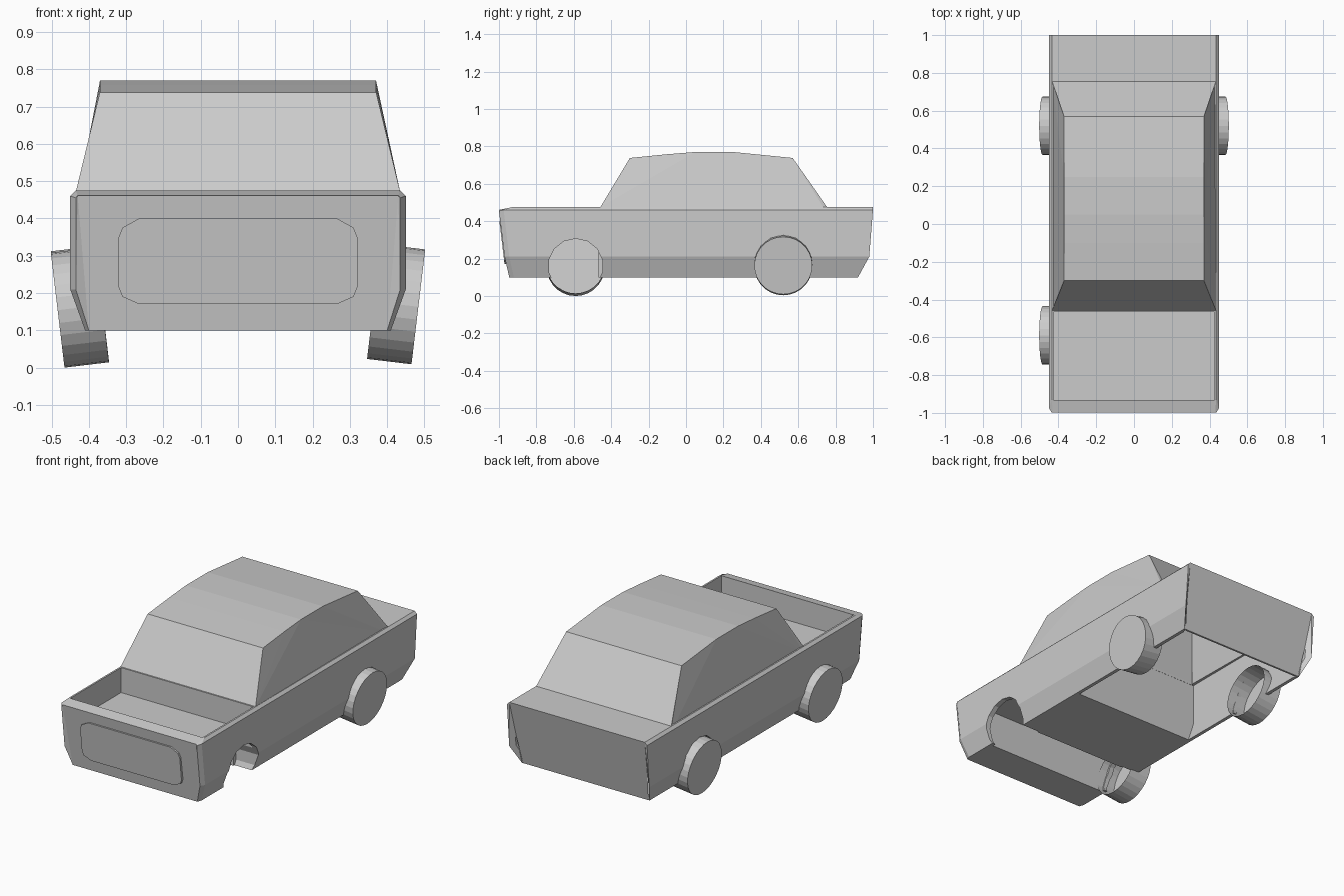
import bpy, bmesh, math
from mathutils import Vector, Matrix

if "Cube" in bpy.data.objects:
    bpy.data.objects.remove(bpy.data.objects["Cube"])


def loft(name, rings):
    """Closed solid through rings that all have the same point count."""
    bm = bmesh.new()
    loops = [[bm.verts.new(p) for p in r] for r in rings]
    n = len(loops[0])
    for a, b in zip(loops, loops[1:]):
        for i in range(n):
            j = (i + 1) % n
            bm.faces.new((a[i], a[j], b[j], b[i]))
    caps = [bm.faces.new(loops[0]), bm.faces.new(loops[-1])]
    bmesh.ops.triangulate(bm, faces=caps)
    bmesh.ops.recalc_face_normals(bm, faces=bm.faces)
    return finish(name, bm)


def finish(name, bm):
    me = bpy.data.meshes.new(name)
    bm.to_mesh(me)
    bm.free()
    ob = bpy.data.objects.new(name, me)
    bpy.context.scene.collection.objects.link(ob)
    return ob


def sym(xs, ys, zs):
    """Right half of a cross-section, mirrored to a full ring."""
    half = list(zip(xs, ys, zs))
    return half + [(-x, y, z) for x, y, z in reversed(half)]


def combine(target, tool, op):
    mod = target.modifiers.new(op, 'BOOLEAN')
    mod.operation, mod.object, mod.solver = op, tool, 'EXACT'
    bpy.context.view_layer.objects.active = target
    bpy.ops.object.modifier_apply(modifier=mod.name)
    bpy.data.objects.remove(tool)


def box(name, x, y0, y1, z0, z1):
    return loft(name, [sym((x, x), (y, y), (z0, z1)) for y in (y0, y1)])


def width(z, base, top):
    """Half width of the cabin, narrowing towards the roof."""
    t = min(1, max(0, (z - 0.475) / 0.265))
    return base + (top - base) * t


def cabin_solid(name, profile, base, top):
    return loft(name, [[(s * width(z, base, top), y, z) for y, z in profile]
                       for s in (-1, 1)])


# lower body
full_x, full_z = (.41, .45, .45, .435), (.1, .21, .46, .475)
body = loft("car_body", [
    sym((.40, .435, .435, .43), (-.945, -.97, -1, -.997), (.1, .21, .455, .461)),
    sym(full_x, (-.92, -.945, -.975, -.93), full_z),
    sym(full_x, (.92, .98, 1, 1), full_z)])

# cabin with sloped windscreens and curved roof
cabin = cabin_solid("cabin", [(-.46, .44), (-.458, .475), (-.3, .738), (-.1, .758),
                              (.05, .77), (.25, .77), (.57, .738), (.755, .475),
                              (.755, .44)], .434, .37)
combine(body, cabin, 'UNION')

# hollow rear, open underneath
rear_x, rear_z = (.385, .39, .425, .425), (0, .1, .21, .455)
combine(body, loft("rear_hollow", [
    sym(rear_x, (0, 0, 0, 0), rear_z),
    sym(rear_x, (.89, .89, .955, .975), rear_z)]), 'DIFFERENCE')
combine(body, cabin_solid("rear_cabin_hollow", [
    (.001, .42), (.001, .47), (.078, .751), (.25, .751), (.56, .72),
    (.725, .47), (.725, .42)], .415, .352), 'DIFFERENCE')

# front cabin hollow, open through the missing right door
opening = [(-.435, .115), (-.44, .2), (-.45, .3), (-.43, .475), (-.285, .728),
           (.056, .755), (-.02, .47), (-.02, .115)]
inner = [(-.39, -.40, .115), (-.42, -.40, .2), (-.425, -.40, .3), (-.415, -.38, .475),
         (-.36, -.25, .69), (-.358, .042, .712), (-.415, -.02, .47), (-.39, -.02, .115)]
combine(body, loft("door_hollow", [inner] + [[(x, y, z) for y, z in opening]
                                             for x in (.35, .6)]), 'DIFFERENCE')

# open engine bay above, hollow below
combine(body, box("bay_hollow", .425, -.932, -.466, .33, .6), 'DIFFERENCE')
under_x, under_z = (.38, .39, .42, .42), (0, .1, .21, .312)
combine(body, loft("under_hollow", [
    sym(under_x, (y,) * 4, under_z) for y in (-.74, -.468)]), 'DIFFERENCE')

# wheel arches
for s in (-1, 1):
    for y, z, r in ((-.59, .16, .147), (.52, .17, .155)):
        ring = [(y + r * math.cos(math.tau * (i + .5) / 14),
                 z + r * math.sin(math.tau * (i + .5) / 14)) for i in range(14)]
        combine(body, loft("arch", [[(s * x, a, b) for a, b in ring]
                                    for x in (.3, .6)]), 'DIFFERENCE')

# raised grille plate following the sloped nose
outline = [(.265, .17), (.31, .19), (.32, .215), (.32, .35), (.31, .375), (.265, .40)]
xs, zs = zip(*outline)
loft("grille", [sym(xs, [-.975 - (z - .21) * .12 + d for z in zs], zs)
                for d in (0, .03)])

# leaning wheels, open on the inner side; the front right one is missing
tilt = math.radians(6.8)
for name, s, y, z in (("front_left_wheel", -1, -.59, .161),
                      ("rear_left_wheel", -1, .52, .165),
                      ("rear_right_wheel", 1, .52, .17)):
    axis = Vector((s * math.cos(tilt), 0, -math.sin(tilt)))
    bm = bmesh.new()
    bmesh.ops.create_cone(bm, cap_ends=True, segments=28, radius1=.155,
                          radius2=.155, depth=.12)
    inner_cap = [f for f in bm.faces if f.normal.z < -.9]
    bmesh.ops.delete(bm, geom=inner_cap, context='FACES_ONLY')
    rot = axis.to_track_quat('Z', 'Y').to_matrix().to_4x4()
    bmesh.ops.transform(bm, matrix=Matrix.Translation((s * .424, y, z)) @ rot,
                        verts=bm.verts)
    finish(name, bm)
